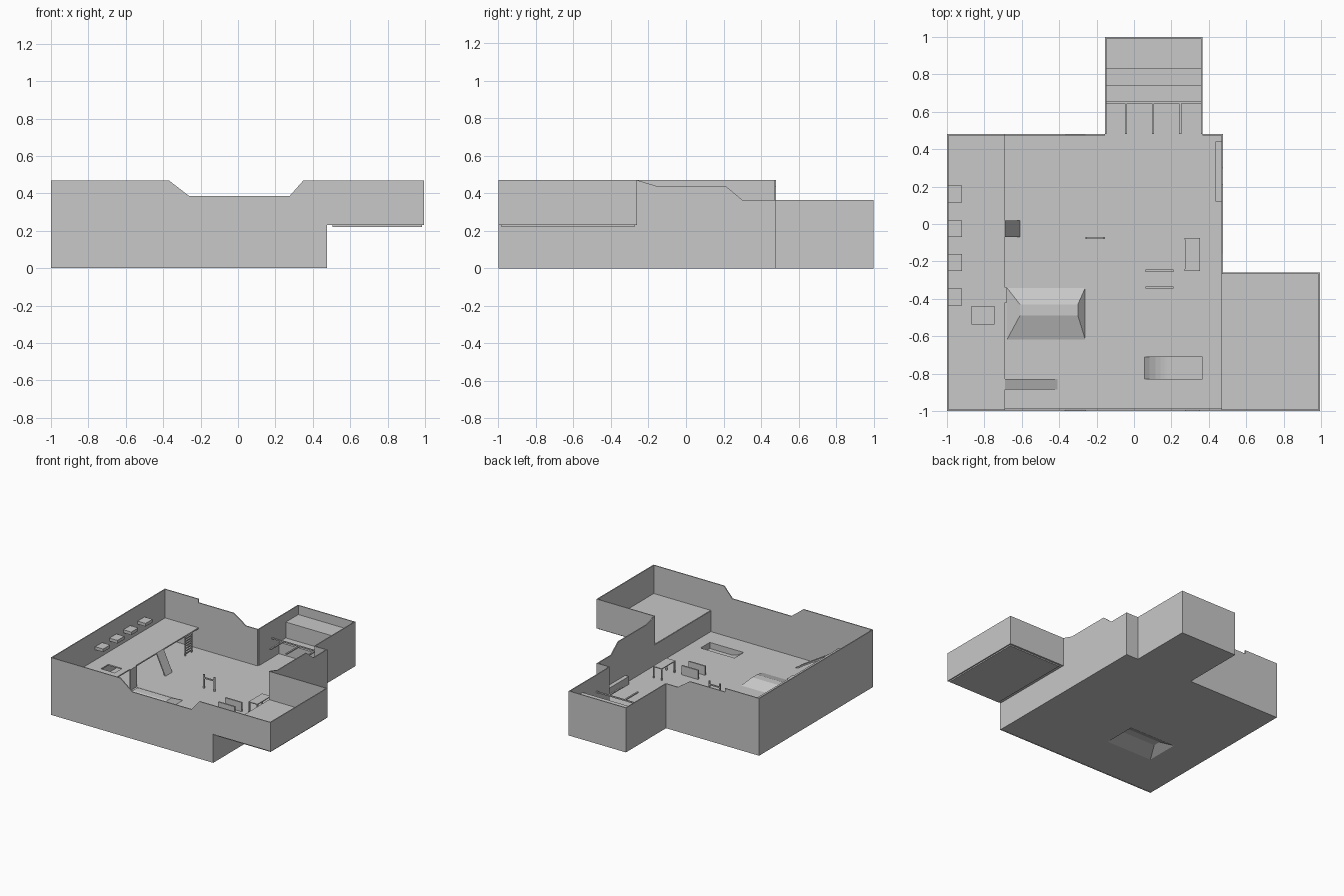
import bpy, bmesh, math
from mathutils import Vector

old = bpy.data.objects.get("Cube")
if old:
    bpy.data.objects.remove(old, do_unlink=True)

grey = bpy.data.materials.new("concrete_grey")
grey.use_nodes = True
grey.diffuse_color = (0.58, 0.58, 0.58, 1)
grey.node_tree.nodes["Principled BSDF"].inputs["Base Color"].default_value = (0.58, 0.58, 0.58, 1)

FLOOR, DECK, TOP, LOW, T = 0.065, 0.235, 0.47, 0.365, 0.008


def finish(name, bm):
    bmesh.ops.recalc_face_normals(bm, faces=bm.faces)
    mesh = bpy.data.meshes.new(name)
    bm.to_mesh(mesh)
    bm.free()
    mesh.materials.append(grey)
    ob = bpy.data.objects.new(name, mesh)
    bpy.context.collection.objects.link(ob)
    return ob


def prism(name, profile, axis, a, b):
    """Extrude a 2D profile along an axis from a to b."""
    place = {"x": lambda p, q, t: (t, p, q), "y": lambda p, q, t: (p, t, q),
             "z": lambda p, q, t: (p, q, t)}[axis]
    bm = bmesh.new()
    face = bm.faces.new([bm.verts.new(place(p, q, a)) for p, q in profile])
    ext = bmesh.ops.extrude_face_region(bm, geom=[face])
    step = Vector(place(0, 0, b - a))
    bmesh.ops.translate(bm, vec=step, verts=[v for v in ext["geom"] if isinstance(v, bmesh.types.BMVert)])
    return finish(name, bm)


def box(name, x0, x1, y0, y1, z0, z1):
    return prism(name, [(x0, y0), (x1, y0), (x1, y1), (x0, y1)], "z", z0, z1)


def mound(name, z, height):
    """Low ramp with four sloping sides and a narrow flat top."""
    bm = bmesh.new()
    base = [bm.verts.new((x, y, z)) for x, y in [(-0.68, -0.62), (-0.26, -0.62), (-0.26, -0.34), (-0.68, -0.34)]]
    top = [bm.verts.new((x, y, z + height)) for x, y in [(-0.61, -0.49), (-0.3, -0.49), (-0.3, -0.43), (-0.61, -0.43)]]
    bm.faces.new(base)
    bm.faces.new(top)
    for i in range(4):
        j = (i + 1) % 4
        bm.faces.new([base[i], base[j], top[j], top[i]])
    return finish(name, bm)


def cut(target, cutter):
    """Subtract the cutter and bake the result."""
    cutter.hide_render = True
    mod = target.modifiers.new("cut", "BOOLEAN")
    mod.operation, mod.object, mod.solver = "DIFFERENCE", cutter, "EXACT"
    bpy.context.view_layer.update()
    deps = bpy.context.evaluated_depsgraph_get()
    mesh = bpy.data.meshes.new_from_object(target.evaluated_get(deps))
    target.modifiers.clear()
    target.data = mesh
    bpy.data.objects.remove(cutter, do_unlink=True)


# Main floor, with the curved recess and the hollow under the mound
floor = box("main_floor", -1, 0.47, -0.99, 0.48, 0, FLOOR)
curve = [(0.05 + 0.13 * math.sin(a), 0.015 + 0.055 * (1 - math.sin(a)) ** 2)
         for a in [math.pi / 2 * i / 6 for i in range(7)]]
cut(floor, prism("recess_cutter", curve + [(0.365, 0.015), (0.365, 0.1), (0.05, 0.1)], "y", -0.83, -0.71))
cut(floor, mound("hollow_cutter", -0.001, 0.045))
mound("floor_mound", FLOOR - 0.001, 0.045)

# Outer walls of the main hall
prism("front_wall", [(-1, 0), (0.475, 0), (0.475, DECK), (0.99, DECK), (0.99, TOP), (0.35, TOP),
                     (0.275, 0.385), (-0.26, 0.385), (-0.37, TOP), (-1, TOP)], "y", -1, -1 + T)
box("left_side_wall", -1, -1 + T, -1, 0.48, 0, TOP)
prism("back_wall", [(-1, 0), (-0.155, 0), (-0.155, LOW), (-0.26, LOW), (-0.37, 0.44), (-0.69, 0.44),
                    (-0.69, TOP), (-1, TOP)], "y", 0.48 - T, 0.48)
box("back_wall_end", 0.365, 0.475, 0.48 - T, 0.48, 0, LOW)
prism("right_side_wall", [(-0.26, 0), (0.48, 0), (0.48, LOW), (0.3, LOW), (0.21, 0.44), (-0.16, 0.44),
                          (-0.26, TOP)], "x", 0.475 - T, 0.475)
box("annex_step_wall", 0.475 - T, 0.475, -1, -0.26, 0, DECK)

# Raised side annex
box("side_annex_floor", 0.47, 0.995, -0.995, -0.26, DECK - 0.005, DECK + 0.003)
box("side_annex_underplate", 0.505, 0.985, -0.985, -0.275, 0.22, DECK)
box("side_annex_outer_wall", 0.995 - T, 0.995, -1, -0.26, DECK - 0.005, TOP)
box("side_annex_back_wall", 0.47, 0.995, -0.26 - T, -0.26, DECK - 0.005, TOP)

# Back annex with steps and overhead rails
box("back_annex_floor", -0.155, 0.365, 0.48, 1, 0, FLOOR)
box("back_annex_left_wall", -0.155, -0.155 + T, 0.48, 1, 0, LOW)
box("back_annex_right_wall", 0.365 - T, 0.365, 0.48, 1, 0, LOW)
box("back_annex_end_wall", -0.155, 0.365, 1 - T, 1, 0, LOW)
box("low_step", -0.15, 0.36, 0.74, 0.995, FLOOR, 0.16)
box("high_step", -0.15, 0.36, 0.83, 0.995, FLOOR, 0.29)
box("long_rail", -0.15, 0.36, 0.645, 0.655, 0.222, 0.232)
for x in (-0.043, 0.102, 0.247):
    box("cross_rail", x - 0.006, x + 0.006, 0.48, 0.65, 0.222, 0.232)

# Raised deck along one side, with a hatch
deck = box("raised_deck", -0.995, -0.69, -0.995, 0.475, DECK - 0.01, DECK)
cut(deck, box("hatch_cutter", -0.87, -0.745, -0.535, -0.44, 0.2, 0.3))
for y in (-0.39, -0.205, -0.025, 0.16):
    box("wall_ledge", -0.995, -0.92, y - 0.045, y + 0.045, 0.32, 0.345)

# Ways up to the deck: long ramp, steep slide and ladder
prism("long_ramp", [(-0.69, DECK), (-0.41, FLOOR), (-0.43, FLOOR), (-0.69, DECK - 0.015)], "y", -0.885, -0.83)
prism("steep_slide", [(-0.69, DECK), (-0.61, FLOOR), (-0.62, FLOOR), (-0.69, DECK - 0.02)], "y", -0.07, 0.02)
box("deck_pillar", -0.69, -0.68, -0.42, -0.34, FLOOR, DECK)
for y in (0.31, 0.39):
    box("ladder_post", -0.698, -0.691, y - 0.004, y + 0.004, FLOOR, DECK)
for i in range(8):
    z = FLOOR + 0.015 + i * 0.02
    box("ladder_rung", -0.698, -0.691, 0.31, 0.39, z, z + 0.008)

# Post-and-bar rail
box("rail_bar", -0.26, -0.155, -0.08, -0.07, 0.145, 0.155)
for x in (-0.255, -0.16):
    box("rail_post", x - 0.005, x + 0.005, -0.08, -0.07, FLOOR, 0.18)

# Low barrier panels
for y in (-0.25, -0.34):
    box("barrier_panel", 0.062, 0.212, y - 0.006, y + 0.006, FLOOR, 0.14)

# Table
box("table_top", 0.272, 0.352, -0.25, -0.075, 0.155, 0.162)
for x in (0.276, 0.348):
    for y in (-0.246, -0.079):
        box("table_leg", x - 0.005, x + 0.005, y - 0.005, y + 0.005, FLOOR, 0.157)

# Bench along the side wall
box("wall_bench", 0.435, 0.467, 0.12, 0.44, FLOOR, 0.13)
